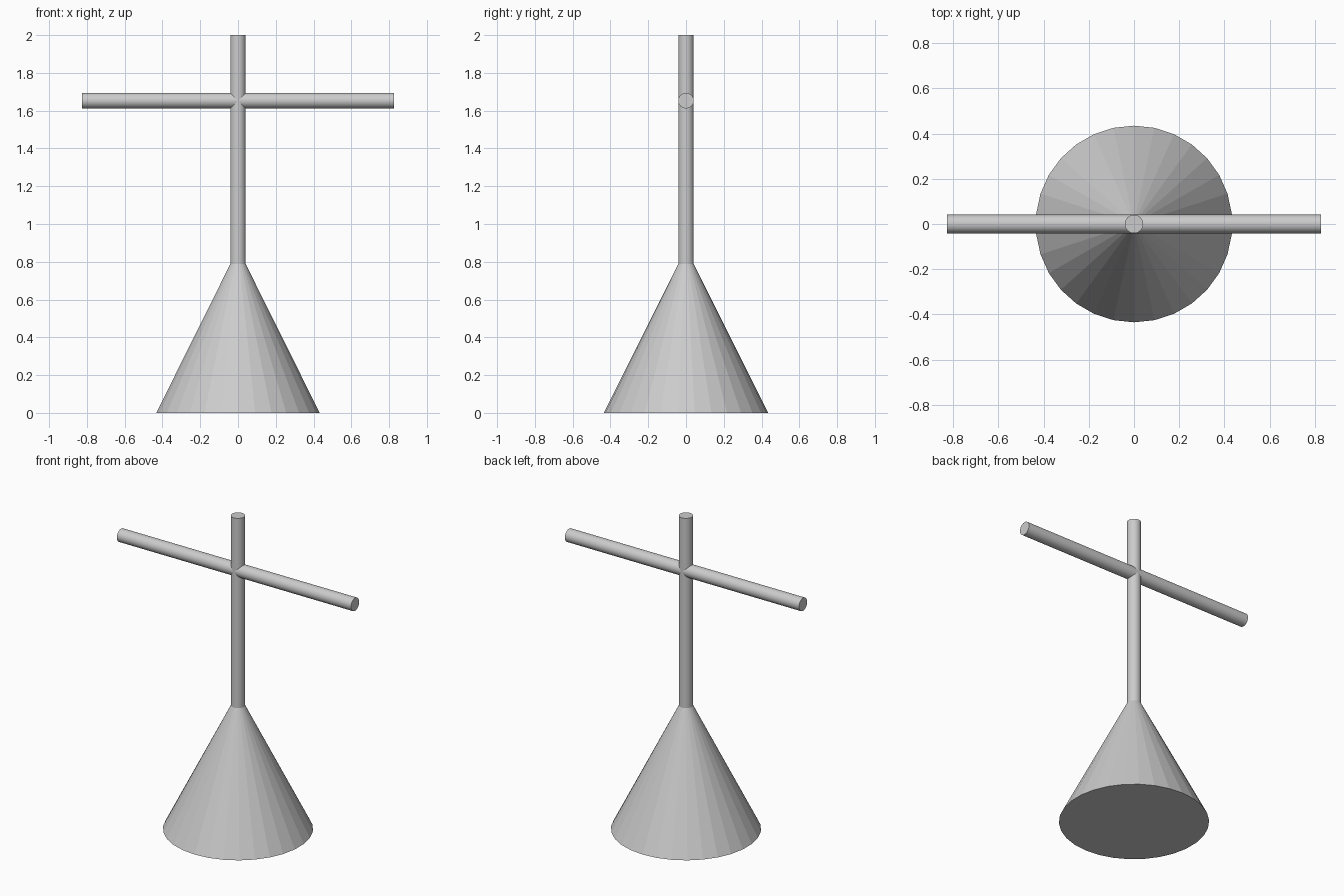
import bpy
from math import pi

if "Cube" in bpy.data.objects:
    bpy.data.objects.remove(bpy.data.objects["Cube"])

SIDES = 30  # vertices on +-y, flat facets facing +-x


def rod(name, length, location, rotation=(0, 0, 0)):
    bpy.ops.mesh.primitive_cylinder_add(vertices=SIDES, radius=0.041, depth=length,
                                        location=location, rotation=rotation)
    ob = bpy.context.object
    ob.name = name
    bpy.ops.object.shade_smooth_by_angle()
    return ob


# Conical base, flat faceted
bpy.ops.mesh.primitive_cone_add(vertices=SIDES, radius1=0.435, radius2=0,
                                depth=0.87, location=(0, 0, 0.435))
bpy.context.object.name = "cone_base"

# Upright pole, running down into the cone
rod("upright_pole", 1.25, (0, 0, 1.375))

# Horizontal crossbar
rod("crossbar", 1.654, (0, 0, 1.653), (0, pi / 2, 0))
